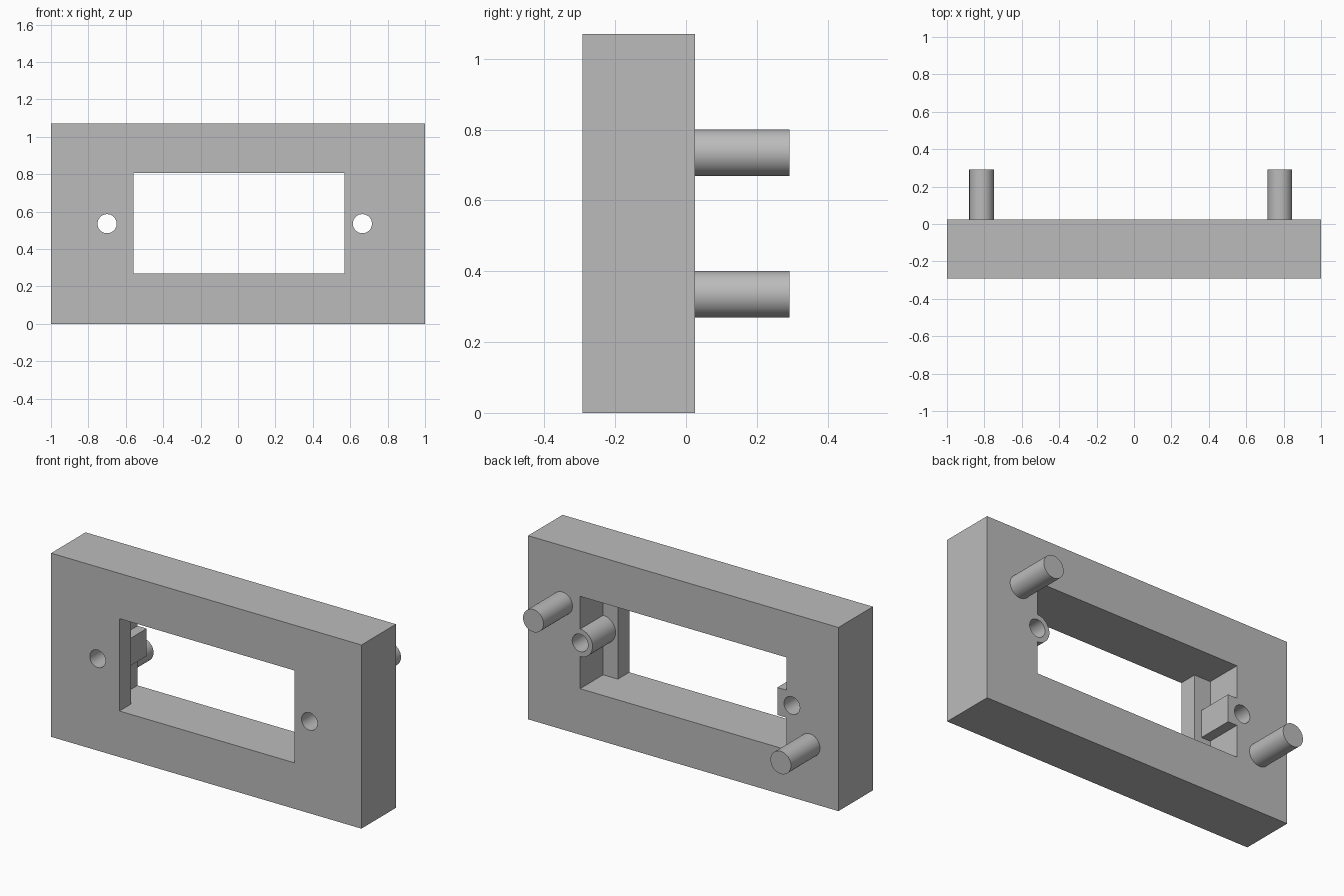
import bpy
import math

old = bpy.data.objects.get("Cube")
if old:
    bpy.data.objects.remove(old, do_unlink=True)

grey = bpy.data.materials.new("plain grey")
grey.use_nodes = True
colour = (0.5, 0.5, 0.5, 1)
grey.diffuse_color = colour
grey.node_tree.nodes["Principled BSDF"].inputs["Base Color"].default_value = colour

FRONT, LEDGE, BACK, TIP = -0.292, -0.187, 0.025, 0.292
HEIGHT = 1.07
MID = HEIGHT / 2


def box(name, x0, x1, y0, y1, z0, z1):
    bpy.ops.mesh.primitive_cube_add(
        size=1, location=((x0 + x1) / 2, (y0 + y1) / 2, (z0 + z1) / 2))
    ob = bpy.context.object
    ob.name = name
    ob.scale = (x1 - x0, y1 - y0, z1 - z0)
    bpy.ops.object.transform_apply(location=False, rotation=False, scale=True)
    ob.data.materials.append(grey)
    return ob


def rod(name, x, z, radius, y0, y1):
    bpy.ops.mesh.primitive_cylinder_add(
        vertices=48, radius=radius, depth=y1 - y0,
        location=(x, (y0 + y1) / 2, z), rotation=(math.pi / 2, 0, 0))
    ob = bpy.context.object
    ob.name = name
    ob.data.materials.append(grey)
    return ob


def cut(target, cutter):
    mod = target.modifiers.new("cut", "BOOLEAN")
    mod.operation = "DIFFERENCE"
    mod.solver = "EXACT"
    mod.object = cutter
    bpy.context.view_layer.objects.active = target
    bpy.ops.object.modifier_apply(modifier=mod.name)
    bpy.data.objects.remove(cutter, do_unlink=True)


def smooth(ob):
    bpy.ops.object.select_all(action="DESELECT")
    ob.select_set(True)
    bpy.context.view_layer.objects.active = ob
    bpy.ops.object.shade_smooth_by_angle(angle=math.radians(30))


# Rear pocket shape, leaving a round boss on one side and a square one on the other
frame = box("frame", -1, 1, FRONT, BACK, 0, HEIGHT)
pocket = box("pocket", -0.665, 0.665, LEDGE, 0.2, 0.268, 0.806)
cut(pocket, rod("round_boss", 0.665, MID, 0.08, -0.4, 0.4))
cut(pocket, box("square_boss", -0.8, -0.606, -0.4, 0.4, MID - 0.08, MID + 0.08))
cut(frame, pocket)

# Window through the front lip
cut(frame, box("window", -0.56, 0.57, -0.5, 0.1, 0.268, 0.806))

# Screw holes through frame and bosses
for x in (-0.7, 0.665):
    cut(frame, rod("hole", x, MID, 0.051, -0.5, 0.5))
smooth(frame)

# Locating pins on the back, set diagonally
for name, x, z in (("left_pin", 0.78, 0.735), ("right_pin", -0.815, 0.335)):
    smooth(rod(name, x, z, 0.066, BACK - 0.02, TIP))
